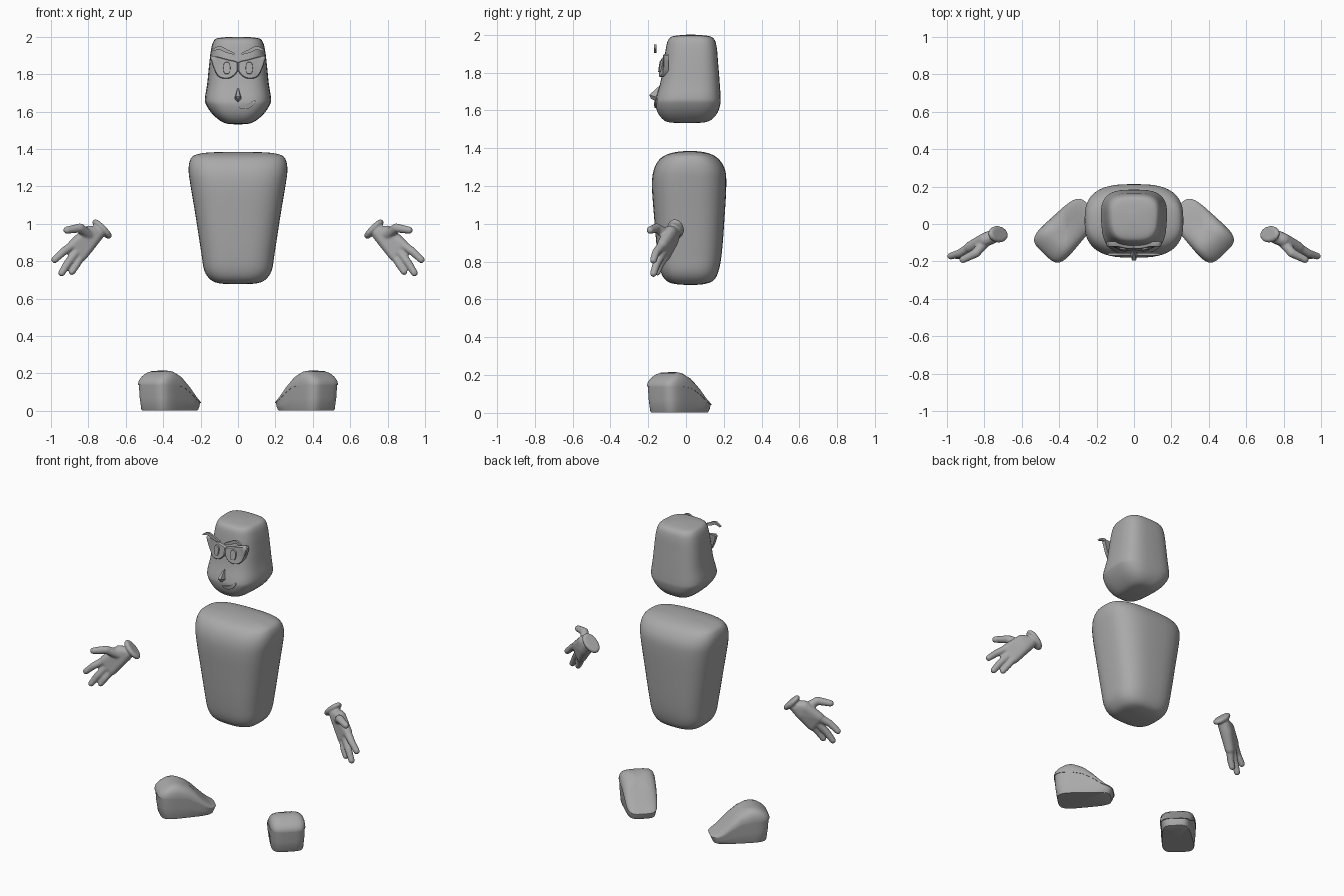
import bpy, bmesh, math
from mathutils import Vector
from mathutils.bvhtree import BVHTree

if "Cube" in bpy.data.objects:
    bpy.data.objects.remove(bpy.data.objects["Cube"])

grey = bpy.data.materials.new("plain_grey")
grey.diffuse_color = (0.4, 0.4, 0.4, 1)
grey.use_nodes = True
grey.node_tree.nodes["Principled BSDF"].inputs["Base Color"].default_value = grey.diffuse_color


def finish(name, bm, angle=40):
    bmesh.ops.recalc_face_normals(bm, faces=bm.faces)
    me = bpy.data.meshes.new(name)
    bm.to_mesh(me)
    bm.free()
    ob = bpy.data.objects.new(name, me)
    bpy.context.collection.objects.link(ob)
    me.materials.append(grey)
    bpy.ops.object.select_all(action='DESELECT')
    bpy.context.view_layer.objects.active = ob
    ob.select_set(True)
    bpy.ops.object.shade_smooth_by_angle(angle=math.radians(angle))
    return ob


def spline(pts, n, closed=False):
    """Catmull-Rom through tuples of any length."""
    out, m = [], len(pts)
    for i in range(m if closed else m - 1):
        q = [pts[(i + k) % m] if closed else pts[min(max(i + k, 0), m - 1)] for k in (-1, 0, 1, 2)]
        for s in range(n):
            t = s / n
            out.append(tuple(0.5 * (2 * b + (c - a) * t + (2 * a - 5 * b + 4 * c - d) * t * t
                                    + (3 * b - a - 3 * c + d) * t ** 3) for a, b, c, d in zip(*q)))
    return out if closed else out + [pts[-1]]


def loft(rings):
    """Skin closed rings of points and cap both ends."""
    bm = bmesh.new()
    vs = [[bm.verts.new(p) for p in r] for r in rings]
    n = len(vs[0])
    for a, b in zip(vs, vs[1:]):
        for i in range(n):
            j = (i + 1) % n
            bm.faces.new((a[i], a[j], b[j], b[i]))
    bm.faces.new(vs[0])
    bm.faces.new(vs[-1])
    return bm


def oval(p, n=48):
    """Unit superellipse."""
    out = []
    for i in range(n):
        c, s = math.cos(2 * math.pi * i / n), math.sin(2 * math.pi * i / n)
        out.append((math.copysign(abs(c) ** (2 / p), c), math.copysign(abs(s) ** (2 / p), s)))
    return out


def block(profile, p, taper=0.0):
    """Stack of ovals; profile rows are z, half width, front y, back y."""
    return loft([[(hx * a * (1 + taper * b), (y0 + y1) / 2 + (y1 - y0) / 2 * b, z) for a, b in oval(p)]
                 for z, hx, y0, y1 in spline(profile, 4)])


# Torso
finish("torso", block([
    (0.677, 0.03, 0.0, 0.05), (0.682, 0.10, -0.06, 0.10), (0.70, 0.145, -0.105, 0.145),
    (0.75, 0.18, -0.135, 0.172), (0.85, 0.197, -0.152, 0.19), (1.05, 0.228, -0.17, 0.205),
    (1.20, 0.253, -0.18, 0.213), (1.28, 0.264, -0.172, 0.208), (1.335, 0.258, -0.145, 0.18),
    (1.365, 0.235, -0.105, 0.14), (1.38, 0.17, -0.05, 0.09), (1.385, 0.05, 0.0, 0.04)], 2.9), 60)

# Head
bm = block([
    (1.532, 0.02, 0.0, 0.02), (1.537, 0.065, -0.09, 0.10), (1.555, 0.10, -0.125, 0.14),
    (1.59, 0.138, -0.15, 0.168), (1.635, 0.168, -0.162, 0.182), (1.67, 0.175, -0.158, 0.183),
    (1.75, 0.163, -0.135, 0.178), (1.85, 0.153, -0.118, 0.17), (1.93, 0.143, -0.106, 0.163),
    (1.975, 0.13, -0.093, 0.15), (1.993, 0.105, -0.065, 0.12), (2.0, 0.03, 0.0, 0.05)], 3.1, 0.06)
head_tree = BVHTree.FromBMesh(bm)
finish("head", bm, 60)


def face_y(x, z, limit):
    hit = head_tree.ray_cast(Vector((x, -1, z)), Vector((0, 1, 0)))[0]
    return min(hit.y if hit else limit, limit)


def plate(name, outline, lift, limit=-0.105, flat=None):
    """Rounded panel following the front of the head, or lying at a fixed depth."""
    cx = sum(p[0] for p in outline) / len(outline)
    cz = sum(p[1] for p in outline) / len(outline)
    rings = []
    for k, up in ((1, -0.012), (1, lift * 0.7), (0.93, lift), (0.6, lift), (0.3, lift), (0.05, lift)):
        ring = []
        for x, z in outline:
            x, z = cx + (x - cx) * k, cz + (z - cz) * k
            ring.append((x, (face_y(x, z, limit) if flat is None else flat) - up, z))
        rings.append(ring)
    return finish(name, loft(rings))


def band(path, w):
    """Tapered outline around a path of x, z points."""
    c = spline(path, 5)
    up, low = [], []
    for i, (x, z) in enumerate(c):
        a, b = c[max(i - 1, 0)], c[min(i + 1, len(c) - 1)]
        d = Vector((b[0] - a[0], b[1] - a[1])).normalized()
        h = w * (0.35 + 0.65 * math.sin(math.pi * i / (len(c) - 1)))
        up.append((x - d.y * h, z + d.x * h))
        low.append((x + d.y * h, z - d.x * h))
    return up + low[::-1]


def ribbon(name, path, w, y_of, depth):
    """Solid curved strip."""
    pts = band(path, w)
    n = len(pts) // 2
    rows = [(pts[i], pts[-1 - i]) for i in range(n)]
    return finish(name, loft([[(u[0], y_of(*u) - depth, u[1]), (l[0], y_of(*l) - depth, l[1]),
                               (l[0], y_of(*l) + 0.004, l[1]), (u[0], y_of(*u) + 0.004, u[1])]
                              for u, l in rows]))


# Eye panels, pupils and floating brows
eye = [(0, 1.82), (0, 1.862), (0.05, 1.877), (0.138, 1.897), (0.14, 1.86), (0.11, 1.792), (0.07, 1.776), (0.03, 1.785)]
brow = [(0.018, 1.908), (0.06, 1.923), (0.10, 1.94), (0.138, 1.926)]
for side, s in (("left", -1), ("right", 1)):
    plate(side + "_eye", [(s * max(x, 0), z) for x, z in spline(eye, 3, True)], 0.016)
    plate(side + "_pupil", [(s * (0.06 + 0.019 * a), 1.833 + 0.032 * b) for a, b in oval(2.8, 20)], 0.024)
    ribbon(side + "_brow", [(s * x, z) for x, z in brow], 0.010, lambda x, z: -0.160, 0.009)

# Nose wedge
bm = bmesh.new()
for p in ((0, -0.13, 1.74), (0.02, -0.15, 1.668), (-0.02, -0.15, 1.668), (0.011, -0.194, 1.682),
          (-0.011, -0.194, 1.682), (0, -0.186, 1.662), (0, -0.15, 1.645)):
    bm.verts.new(p)
bmesh.ops.convex_hull(bm, input=bm.verts)
finish("nose", bm)

# Crooked smile
ribbon("mouth", [(0.005, 1.625), (0.035, 1.624), (0.065, 1.635), (0.092, 1.66)], 0.012,
       lambda x, z: face_y(x, z, -0.1), 0.008)


# Gloves: rounded pieces hulled from balls, then fused
def hull(bm, balls):
    part = bmesh.new()
    for x, y, z, r in balls:
        new = bmesh.ops.create_icosphere(part, subdivisions=2, radius=r)["verts"]
        bmesh.ops.translate(part, verts=new, vec=(x, y, z))
    res = bmesh.ops.convex_hull(part, input=part.verts)
    bmesh.ops.delete(part, geom=[g for g in res["geom_interior"] if isinstance(g, bmesh.types.BMVert)],
                     context='VERTS')
    tmp = bpy.data.meshes.new("tmp")
    part.to_mesh(tmp)
    part.free()
    bm.from_mesh(tmp)
    bpy.data.meshes.remove(tmp)


fingers = [
    [(0.885, -0.128, 0.885, 0.025), (0.935, -0.158, 0.85, 0.022), (0.98, -0.172, 0.808, 0.019)],
    [(0.865, -0.125, 0.85, 0.025), (0.91, -0.155, 0.79, 0.022), (0.943, -0.172, 0.737, 0.019)],
    [(0.84, -0.115, 0.825, 0.024), (0.865, -0.14, 0.78, 0.021), (0.888, -0.152, 0.743, 0.018)],
    [(0.80, -0.10, 0.94, 0.03), (0.845, -0.155, 0.978, 0.025), (0.915, -0.19, 0.966, 0.02)]]
palm = [(0.75, -0.065, 0.95, 0.038), (0.78, -0.075, 0.91, 0.036), (0.80, -0.085, 0.955, 0.036),
        (0.88, -0.125, 0.89, 0.029), (0.835, -0.112, 0.828, 0.029)]
for side, s in (("left", -1), ("right", 1)):
    bm = bmesh.new()
    hull(bm, [(s * x, y, z, r) for x, y, z, r in palm])
    for f in fingers:
        for a, b in zip(f, f[1:]):
            hull(bm, [(s * p[0], p[1], p[2], p[3]) for p in (a, b)])
    # cuff ring
    axis = Vector((0.68, -0.25, -0.68)).normalized()
    across = Vector((0.68, 0, 0.68)).normalized()
    other = axis.cross(across)
    cuff = []
    for i in range(14):
        t = 2 * math.pi * i / 14
        p = Vector((0.727, -0.055, 0.972)) + across * 0.052 * math.cos(t) + other * 0.030 * math.sin(t)
        cuff.append((s * p.x, p.y, p.z, 0.016))
    hull(bm, cuff)
    glove = finish(side + "_glove", bm, 180)
    m = glove.modifiers.new("fuse", 'REMESH')
    m.mode, m.voxel_size, m.use_smooth_shade = 'VOXEL', 0.006, True
    m = glove.modifiers.new("soften", 'SMOOTH')
    m.factor, m.iterations = 0.5, 4

# Shoes: tall rounded toe, low heel, cap overhanging a seam
seam_line = spline([(-0.2, 0.045), (-0.12, 0.06), (-0.05, 0.105), (0.02, 0.138), (0.10, 0.145), (0.2, 0.145)], 6)
top_line = spline([(-0.2, 0.055), (-0.15, 0.068), (-0.09, 0.118), (-0.02, 0.185), (0.05, 0.219),
                   (0.10, 0.221), (0.15, 0.205), (0.2, 0.19)], 6)


def height(line, u):
    for a, b in zip(line, line[1:]):
        if u <= b[0]:
            return a[1] + (b[1] - a[1]) * (u - a[0]) / (b[0] - a[0])
    return line[-1][1]


for side, s in (("left", -1), ("right", 1)):
    rings = []
    for k, f in ((0.05, -1), (0.88, -1), (0.90, -0.96), (0.95, -0.5), (0.975, 0), (1.0, 0),
                 (1.0, 0.12), (0.97, 0.42), (0.90, 0.66), (0.78, 0.84), (0.6, 0.95), (0.35, 1), (0.04, 1)):
        ring = []
        for a, b in oval(4.2):
            u = 0.178 * a * k
            v = 0.102 * b * k * (1 + 0.12 * a)
            z0 = height(seam_line, u)
            z = z0 + (height(top_line, u) - z0) * f if f >= 0 else z0 + (z0 - 0.008) * f
            ring.append((s * (0.36 + 0.69 * u + 0.72 * v), -0.03 - 0.72 * u + 0.69 * v, z))
        rings.append(ring)
    finish(side + "_shoe", loft(rings), 35)

# Rest the soles on the ground
for ob in bpy.data.objects:
    if ob.name.endswith("_shoe"):
        ob.location.z = -0.006
